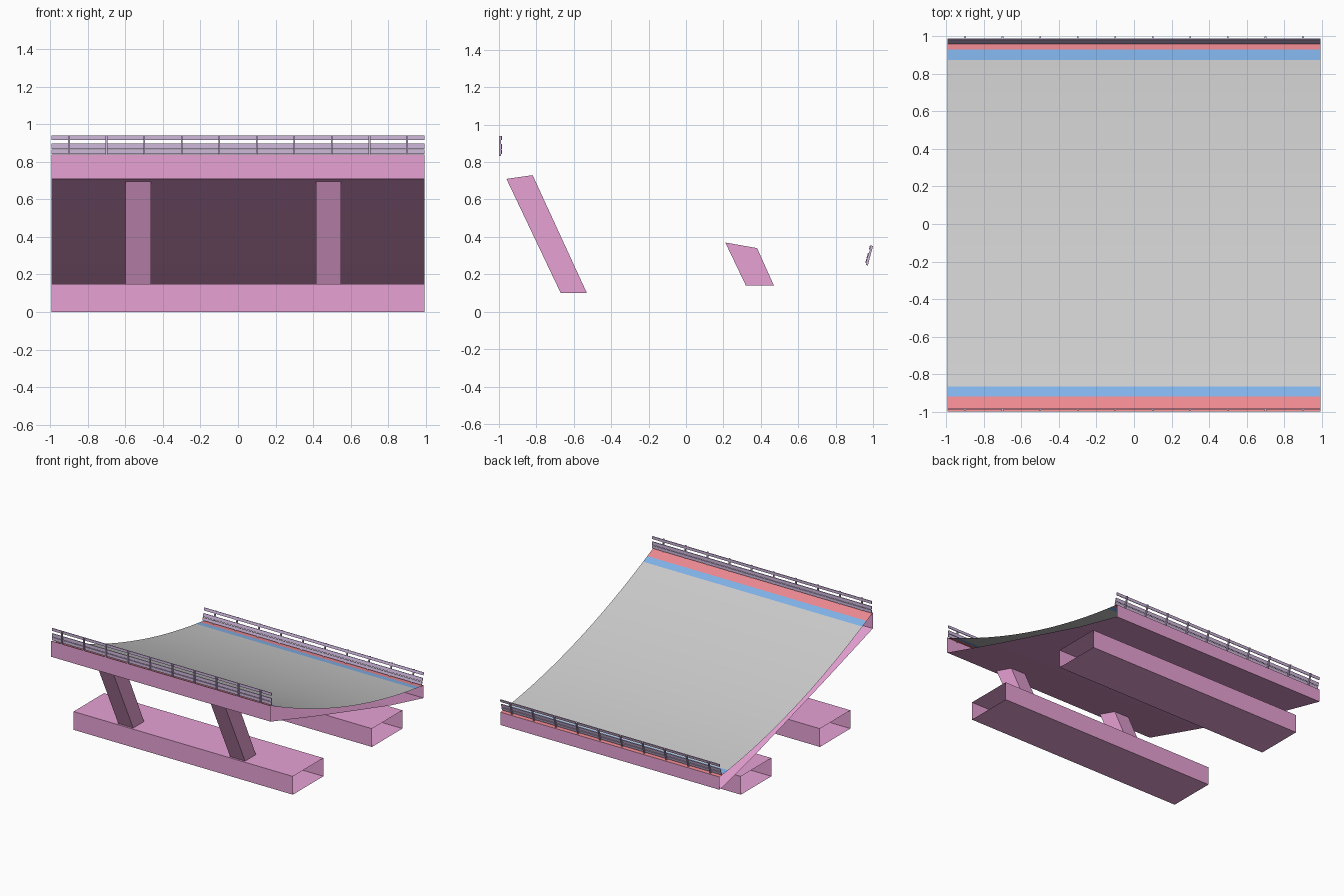
import bpy, bmesh, math
from mathutils import Vector

if "Cube" in bpy.data.objects:
    bpy.data.objects.remove(bpy.data.objects["Cube"])


def material(name, color):
    m = bpy.data.materials.new(name)
    m.diffuse_color = (*color, 1)
    m.use_nodes = True
    m.node_tree.nodes["Principled BSDF"].inputs["Base Color"].default_value = m.diffuse_color
    return m


PINK = material("pink_steel", (0.80, 0.36, 0.66))
PURPLE = material("purple_rail", (0.62, 0.48, 0.72))
RED = material("red_band", (0.85, 0.25, 0.28))
BLUE = material("blue_band", (0.22, 0.45, 0.82))


def extrude_x(name, profile, spans, mat=None, closed=True, caps=False, smooth=False):
    """Sweep a (y, z) profile along each x span; clockwise seen from +x faces outward."""
    bm = bmesh.new()
    for x0, x1 in spans:
        a = [bm.verts.new((x0, y, z)) for y, z in profile]
        b = [bm.verts.new((x1, y, z)) for y, z in profile]
        n = len(profile)
        for i in range(n if closed else n - 1):
            j = (i + 1) % n
            bm.faces.new((a[i], b[i], b[j], a[j]))
        if caps:
            bm.faces.new(a)
            bm.faces.new(b[::-1])
    for f in bm.faces:
        f.smooth = smooth
    mesh = bpy.data.meshes.new(name)
    bm.to_mesh(mesh)
    bm.free()
    ob = bpy.data.objects.new(name, mesh)
    bpy.context.collection.objects.link(ob)
    if mat:
        mesh.materials.append(mat)
    return ob


FULL = [(-0.995, 0.995)]
Y0, Y1, Z0, Z1, SAG = -1.0, 0.985, 0.84, 0.25, 0.09


def deck_point(y):
    t = (y - Y0) / (Y1 - Y0)
    return y, Z0 + (Z1 - Z0) * t - SAG * 4 * t * (1 - t)


def deck_strip(name, ya, yb, steps, mat=None):
    pts = [deck_point(ya + (yb - ya) * i / steps) for i in range(steps + 1)]
    extrude_x(name, pts, FULL, mat, closed=False, smooth=True)


# Curved banked deck with coloured edge bands
deck_strip("front_red_band", Y0, -0.92, 2, RED)
deck_strip("front_blue_band", -0.92, -0.865, 2, BLUE)
deck_strip("deck_surface", -0.865, 0.875, 28)
deck_strip("back_blue_band", 0.875, 0.93, 2, BLUE)
deck_strip("back_red_band", 0.93, Y1, 2, RED)

# Open-ended shell: back fascia, underside, front fascia
extrude_x("deck_shell", [(Y1, Z1), (Y1, 0.145), (0.55, 0.25), (-0.43, 0.535),
                         (Y0, 0.71), (Y0, Z0)], FULL, PINK, closed=False)

# Open-ended base beams
for name, a, b in (("front_beam", -0.71, -0.315), ("back_beam", 0.315, 0.71)):
    extrude_x(name, [(a, 0), (a, 0.15), (b, 0.15), (b, 0)], FULL, PINK)

# Slanted legs between beams and deck
LEGS = [(-0.6, -0.465), (0.415, 0.55)]
extrude_x("front_legs", [(-0.67, 0.10), (-0.96, 0.71), (-0.82, 0.73), (-0.53, 0.10)],
          LEGS, PINK, caps=True)
extrude_x("back_legs", [(0.32, 0.14), (0.21, 0.37), (0.38, 0.34), (0.47, 0.14)],
          LEGS, PINK, caps=True)


# Railings: a local frame (inward, up) tilted outward at the back
def railing(name, base, inward, tilt):
    up = Vector((-inward * math.sin(tilt), math.cos(tilt)))
    side = Vector((inward * math.cos(tilt), math.sin(tilt)))

    def box(d0, d1, h0, h1):
        pts = [base + side * d + up * h for d, h in ((d0, h0), (d0, h1), (d1, h1), (d1, h0))]
        return pts if inward > 0 else pts[::-1]

    posts = [(-0.905 + 0.2 * i, -0.895 + 0.2 * i) for i in range(10)]
    extrude_x(name + "_posts", box(0, 0.011, 0, 0.108), posts, PURPLE, caps=True)
    for k, (h0, h1) in enumerate(((0.010, 0.034), (0.038, 0.065), (0.086, 0.108))):
        extrude_x(f"{name}_rail_{k + 1}", box(0.011, 0.017, h0, h1), FULL, PURPLE, caps=True)


railing("front_railing", Vector((-1.0, 0.832)), 1, 0)
railing("back_railing", Vector((0.972, 0.247)), -1, math.radians(15))
